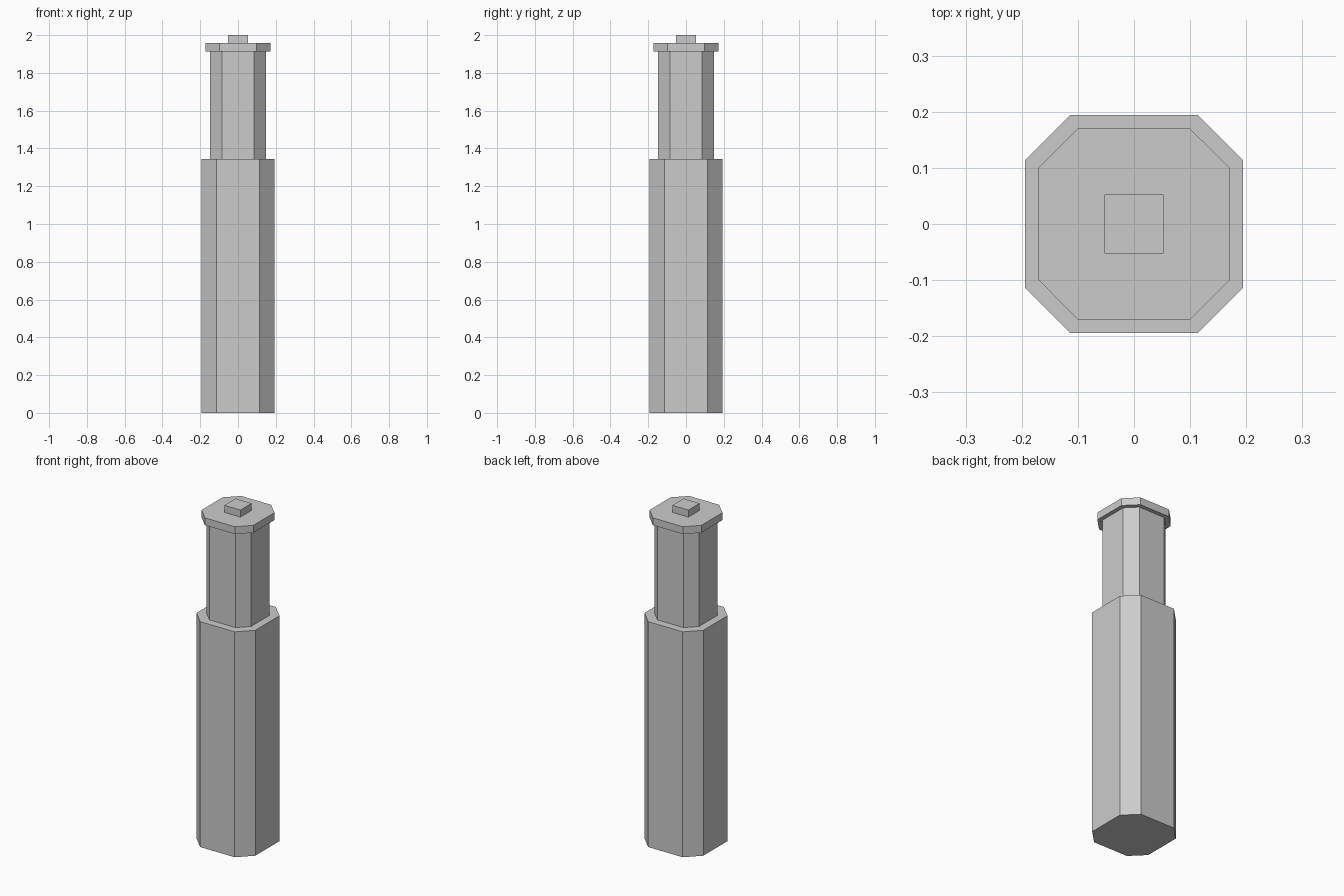
import bpy, bmesh

if "Cube" in bpy.data.objects:
    bpy.data.objects.remove(bpy.data.objects["Cube"])


def prism(name, outline, z0, z1):
    """Closed solid made by extruding a flat outline from z0 up to z1."""
    bm = bmesh.new()
    base = bm.faces.new([bm.verts.new((x, y, z0)) for x, y in outline])
    top = bmesh.ops.extrude_face_region(bm, geom=[base], use_keep_orig=True)["geom"]
    for v in top:
        if isinstance(v, bmesh.types.BMVert):
            v.co.z = z1
    bmesh.ops.recalc_face_normals(bm, faces=bm.faces)
    mesh = bpy.data.meshes.new(name)
    bm.to_mesh(mesh)
    bm.free()
    obj = bpy.data.objects.new(name, mesh)
    bpy.context.collection.objects.link(obj)
    return obj


def chamfered_square(h, f):
    """Square of half width h whose flat sides have half length f."""
    return [(h, -f), (h, f), (f, h), (-f, h), (-h, f), (-h, -f), (-f, -h), (f, -h)]


def square(h):
    return [(h, -h), (h, h), (-h, h), (-h, -h)]


# Wide lower body, narrower shaft, overhanging cap and small square knob
prism("lower_body", chamfered_square(0.194, 0.114), 0.0, 1.344)
prism("upper_shaft", chamfered_square(0.147, 0.086), 1.344, 1.914)
prism("cap", chamfered_square(0.171, 0.099), 1.914, 1.958)
prism("top_knob", square(0.053), 1.958, 2.0)
